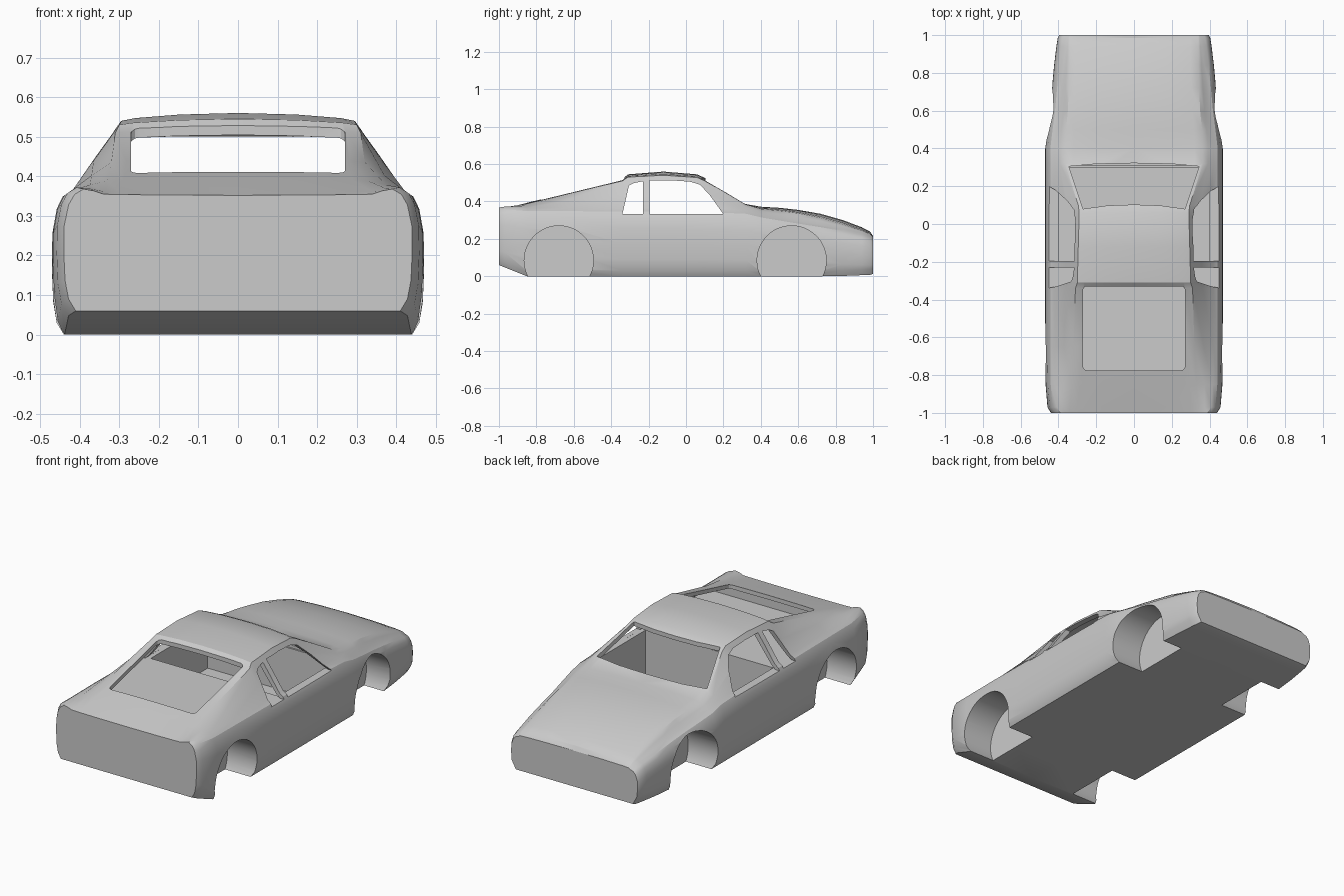
import bpy, bmesh, math
from mathutils import Matrix

if "Cube" in bpy.data.objects:
    bpy.data.objects.remove(bpy.data.objects["Cube"])

grey = bpy.data.materials.new("body_grey")
grey.diffuse_color = (0.6, 0.6, 0.6, 1)
grey.use_nodes = True
grey.node_tree.nodes["Principled BSDF"].inputs["Base Color"].default_value = grey.diffuse_color


def make(name, bm):
    bmesh.ops.recalc_face_normals(bm, faces=bm.faces[:])
    me = bpy.data.meshes.new(name)
    bm.to_mesh(me)
    bm.free()
    me.materials.append(grey)
    ob = bpy.data.objects.new(name, me)
    bpy.context.collection.objects.link(ob)
    return ob


def loft(name, sections):
    """Skin closed rings built from (y, right-hand half profile bottom to top)."""
    bm = bmesh.new()
    rings = []
    for y, half in sections:
        pts = half + [(-x, z) for x, z in reversed(half[1:-1])]
        rings.append([bm.verts.new((x, y, z)) for x, z in pts])
    n = len(rings[0])
    for a, b in zip(rings, rings[1:]):
        for i in range(n):
            bm.faces.new((a[i], a[(i + 1) % n], b[(i + 1) % n], b[i]))
    bm.faces.new(rings[0])
    bm.faces.new(rings[-1])
    return make(name, bm)


def prism(name, pts, place, a, b):
    """Extrude a polygon between depths a and b."""
    bm = bmesh.new()
    lo = [bm.verts.new(place(u, v, a)) for u, v in pts]
    hi = [bm.verts.new(place(u, v, b)) for u, v in pts]
    n = len(pts)
    for i in range(n):
        bm.faces.new((lo[i], lo[(i + 1) % n], hi[(i + 1) % n], hi[i]))
    bm.faces.new(lo)
    bm.faces.new(hi)
    return make(name, bm)


def cut(body, cutter):
    m = body.modifiers.new("cut", 'BOOLEAN')
    m.operation = 'DIFFERENCE'
    m.solver = 'EXACT'
    m.object = cutter
    bpy.context.view_layer.objects.active = body
    bpy.ops.object.modifier_apply(modifier=m.name)
    bpy.data.objects.remove(cutter, do_unlink=True)


# Stations: y, half width, bottom, belt height, roof edge x, roof edge z, top z
stations = [
    (-1.00, .440, .060, .368, .34, .355, .352), (-.97, .458, .048, .372, .34, .362, .360),
    (-.85, .468, .000, .365, .33, .388, .393), (-.65, .470, .000, .365, .32, .436, .442),
    (-.34, .470, .000, .362, .31, .510, .520), (-.31, .470, .000, .362, .30, .530, .545),
    (-.12, .470, .000, .362, .295, .540, .560), (.06, .470, .000, .360, .29, .528, .545),
    (.10, .470, .000, .360, .295, .510, .526), (.32, .470, .000, .350, .365, .384, .386),
    (.40, .470, .000, .330, .365, .360, .372), (.50, .458, .000, .312, .36, .350, .366),
    (.60, .445, .000, .295, .35, .336, .355), (.72, .434, .000, .275, .345, .312, .334),
    (.84, .423, .002, .252, .34, .278, .300), (.94, .411, .006, .230, .34, .244, .262),
    (.985, .404, .008, .218, .34, .225, .238), (1.0, .396, .012, .205, .34, .210, .215)]


def shell(s):
    y, w, zb, zl, xs, ze, zt = s
    h = zl - zb
    return y, [(0, zb), (w - .03, zb), (w - .012, zb + .03), (w - .003, zb + .25 * h),
               (w, zb + .48 * h), (w - .001, zb + .70 * h), (w - .012, zb + .87 * h),
               (w - .027, zb + .955 * h), (w - .05, zl),
               ((w - .05 + xs) / 2, (zl + ze) / 2 + .002), (xs, ze),
               (xs * .88, ze + .35 * (zt - ze)), (xs * .5, ze + .8 * (zt - ze)), (0, zt)]


def lining(s):
    y, w, zb, zl, xs, ze, zt = s
    return y, [(0, .33), (.425, .33), (.40, .352), (xs - .02, ze - .02),
               (xs * .5, ze + .8 * (zt - ze) - .024), (0, zt - .024)]


# Car body shell
body = loft("car_body", [shell(s) for s in stations])

# Hollow upper cabin with rear shelf, then the deep front footwell
inner = [(-.80,) + (.468, 0, .365, .33, .400, .405)] + stations[3:9] + \
        [(.31, .47, 0, .35, .36, .388, .392)]
cut(body, loft("cabin_cutter", [lining(s) for s in inner]))
top = lambda u, v, d: (u, v, d)
side = lambda u, v, d: (d, u, v)
cut(body, prism("footwell_cutter", [(-.40, -.21), (.40, -.21), (.40, .30), (-.40, .30)], top, .08, .34))


def rounded(x, y0, y1, r=.02):
    pts = []
    for cx, cy, a0 in ((x - r, y1 - r, 0), (r - x, y1 - r, 90), (r - x, y0 + r, 180), (x - r, y0 + r, 270)):
        for k in range(4):
            a = math.radians(a0 + 30 * k)
            pts.append((cx + r * math.cos(a), cy + r * math.sin(a)))
    return pts


# Rear window, windscreen and side windows
cut(body, prism("rear_window_cutter", rounded(.27, -.775, -.33), top, .345, .7))
cut(body, prism("windscreen_cutter",
                [(-.27, .08), (-.14, .098), (0, .103), (.14, .098), (.27, .08),
                 (.345, .305), (.2, .318), (0, .322), (-.2, .318), (-.345, .305)], top, .345, .7))
cut(body, prism("door_window_cutter",
                [(-.195, .332), (.20, .332), (.13, .43), (.075, .49), (.02, .506), (-.08, .513), (-.195, .512)],
                side, -.6, .6))
cut(body, prism("quarter_window_cutter",
                [(-.34, .332), (-.23, .332), (-.23, .508), (-.28, .498), (-.305, .485)], side, -.6, .6))

# Wheel wells
for s in (-1, 1):
    for y in (-.68, .565):
        bm = bmesh.new()
        bmesh.ops.create_cone(bm, cap_ends=True, segments=48, radius1=.185, radius2=.185, depth=.32,
                              matrix=Matrix.Translation((s * .44, y, .085)) @ Matrix.Rotation(math.pi / 2, 4, 'Y'))
        cut(body, make("wheel_well_cutter", bm))

bpy.ops.object.select_all(action='DESELECT')
body.select_set(True)
bpy.context.view_layer.objects.active = body
bpy.ops.object.shade_smooth_by_angle(angle=math.radians(28))
